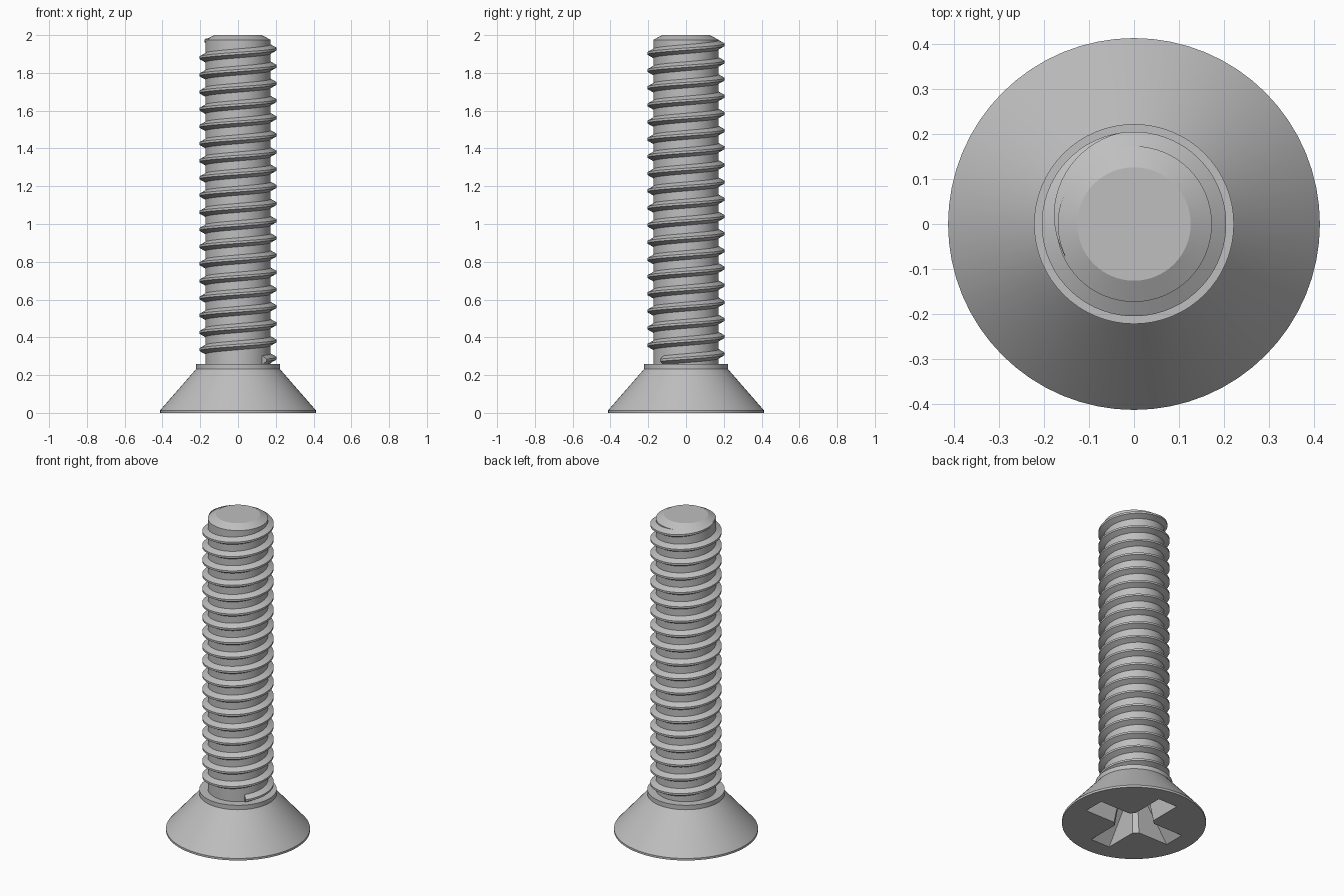
import bpy, bmesh, math
from mathutils import Matrix

cube = bpy.data.objects.get("Cube")
if cube:
    bpy.data.objects.remove(cube, do_unlink=True)

STEEL = (0.52, 0.52, 0.52, 1)
steel = bpy.data.materials.new("steel grey")
steel.use_nodes = True
steel.diffuse_color = STEEL
steel.node_tree.nodes["Principled BSDF"].inputs["Base Color"].default_value = STEEL


def make_object(name, bm):
    bmesh.ops.recalc_face_normals(bm, faces=bm.faces[:])
    mesh = bpy.data.meshes.new(name)
    bm.to_mesh(mesh)
    bm.free()
    mesh.materials.append(steel)
    obj = bpy.data.objects.new(name, mesh)
    bpy.context.collection.objects.link(obj)
    return obj


def smooth(obj):
    bpy.ops.object.select_all(action='DESELECT')
    obj.select_set(True)
    bpy.context.view_layer.objects.active = obj
    bpy.ops.object.shade_smooth_by_angle(angle=math.radians(25))


def lathe(name, profile, sides=64):
    bm = bmesh.new()
    rings = []
    for r, z in profile:
        rings.append([bm.verts.new((r * math.cos(a), r * math.sin(a), z))
                      for a in (math.tau * i / sides for i in range(sides))])
    for low, high in zip(rings, rings[1:]):
        for i in range(sides):
            j = (i + 1) % sides
            bm.faces.new((low[i], low[j], high[j], high[i]))
    bm.faces.new(rings[0])
    bm.faces.new(rings[-1])
    return make_object(name, bm)


def tapered_block(name, bottom, top, z0, z1, angle):
    """Block whose half sizes run from bottom at z0 to top at z1."""
    bm = bmesh.new()
    bmesh.ops.create_cube(bm, size=2)
    for v in bm.verts:
        hx, hy = top if v.co.z > 0 else bottom
        v.co = (v.co.x * hx, v.co.y * hy, z1 if v.co.z > 0 else z0)
    bm.transform(Matrix.Rotation(angle, 4, 'Z'))
    obj = make_object(name, bm)
    obj.hide_render = True
    obj.hide_set(True)
    return obj


# Countersunk head, collar and plain core in one turned body
body = lathe("screw_body", [
    (0.413, 0), (0.413, 0.013), (0.222, 0.232), (0.222, 0.26),
    (0.173, 0.26), (0.173, 1.975), (0.126, 2.0)])

# Cross recess in the underside of the head
TURN = 0
cutters = [
    tapered_block("recess_wing_x", (0.31, 0.068), (0.13, 0.045), -0.01, 0.2, TURN),
    tapered_block("recess_wing_y", (0.31, 0.068), (0.13, 0.045), -0.01, 0.2, TURN + math.pi / 2),
    tapered_block("recess_centre", (0.115, 0.115), (0.075, 0.075), -0.01, 0.215, TURN + math.pi / 4),
]
for cutter in cutters:
    mod = body.modifiers.new(cutter.name, 'BOOLEAN')
    mod.operation = 'DIFFERENCE'
    mod.solver = 'EXACT'
    mod.object = cutter
bpy.context.view_layer.update()
baked = bpy.data.meshes.new_from_object(
    body.evaluated_get(bpy.context.evaluated_depsgraph_get()))
body.modifiers.clear()
body.data = baked
for cutter in cutters:
    bpy.data.objects.remove(cutter, do_unlink=True)
smooth(body)

# Right-hand thread with a fading runout near the tip
PITCH, STEPS = 0.0909, 64
END = math.radians(205)          # angle where the thread dies out
FADE = math.radians(105)         # length of the runout
Z_AT_ZERO = 1.926                # crest height at angle zero of the last turn
ROOT, CREST = 0.168, 0.205
turns = 18.7
count = int(turns * STEPS)
bm = bmesh.new()
previous = None
for i in range(count + 1):
    a = END - math.tau * (count - i) / STEPS
    z = Z_AT_ZERO + PITCH * a / math.tau
    grow = min(1, (END - a) / FADE)
    crest = ROOT + (CREST - ROOT) * max(grow, 0.05)
    half = 0.006 + (crest - ROOT) * 0.56
    section = [bm.verts.new((r * math.cos(a), r * math.sin(a), z + dz))
               for r, dz in ((ROOT, -half), (crest, -0.006), (crest, 0.006), (ROOT, half))]
    if previous:
        for k in range(4):
            n = (k + 1) % 4
            bm.faces.new((previous[k], previous[n], section[n], section[k]))
    else:
        bm.faces.new(section)
    previous = section
bm.faces.new(previous)
smooth(make_object("screw_thread", bm))
